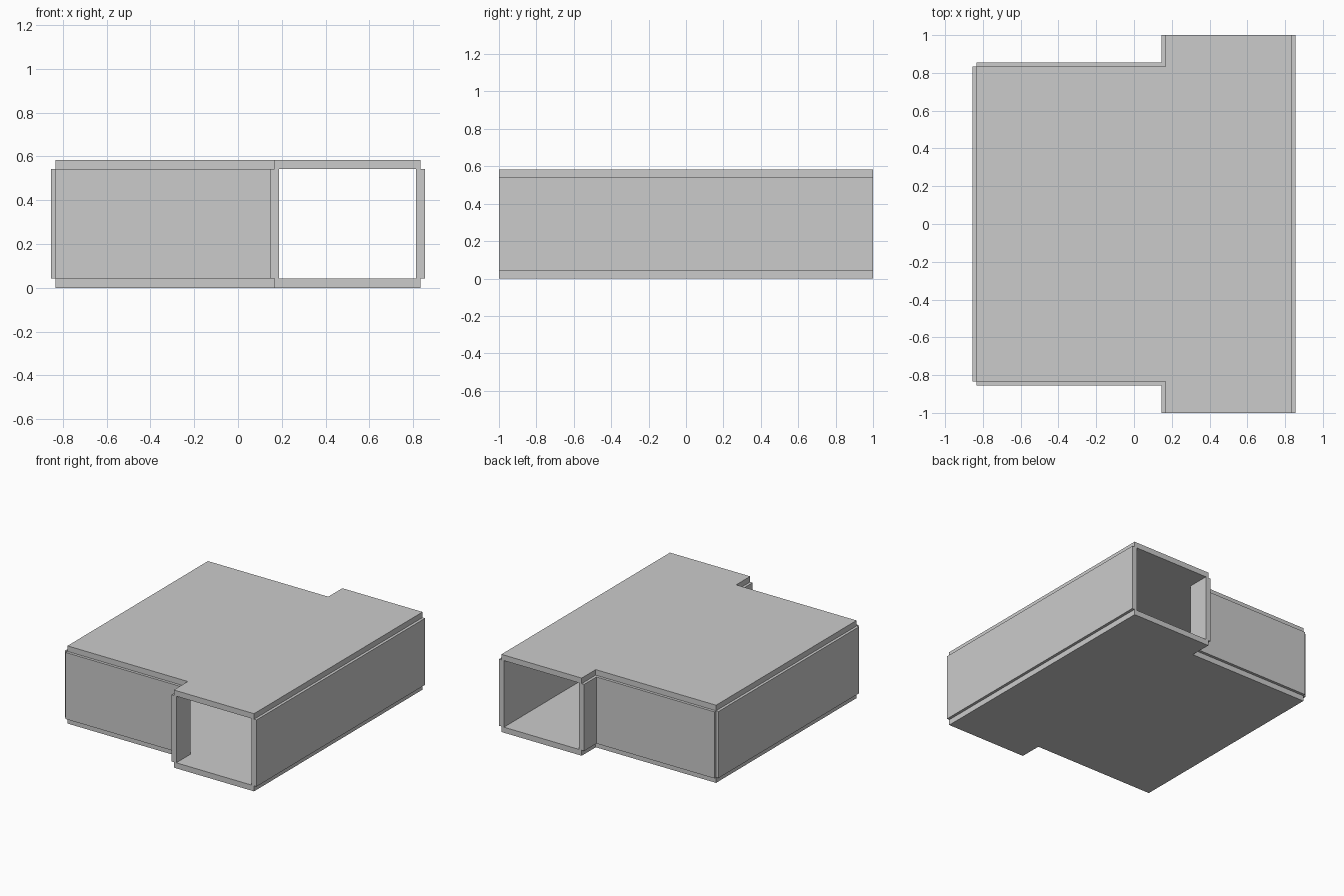
import bpy
import bmesh

if "Cube" in bpy.data.objects:
    bpy.data.objects.remove(bpy.data.objects["Cube"])

U = 1 / 6            # plan module
T = U / 4            # wall and slab thickness
WALL_H = 3 * U       # clear height between slabs


def add_object(name, bm):
    bmesh.ops.recalc_face_normals(bm, faces=bm.faces)
    mesh = bpy.data.meshes.new(name)
    bm.to_mesh(mesh)
    bm.free()
    obj = bpy.data.objects.new(name, mesh)
    bpy.context.collection.objects.link(obj)
    return obj


def prism(name, outline, z, height):
    """Extrude a plan outline upward from z."""
    bm = bmesh.new()
    face = bm.faces.new([bm.verts.new((x, y, z)) for x, y in outline])
    top = bmesh.ops.extrude_face_region(bm, geom=[face])["geom"]
    verts = [v for v in top if isinstance(v, bmesh.types.BMVert)]
    bmesh.ops.translate(bm, verts=verts, vec=(0, 0, height))
    return add_object(name, bm)


def wall(name, a, b):
    """Axis-aligned wall centred on the line a-b."""
    (x0, x1), (y0, y1) = sorted((a[0], b[0])), sorted((a[1], b[1]))
    if x0 == x1:
        x0, x1 = x0 - T / 2, x1 + T / 2
    else:
        y0, y1 = y0 - T / 2, y1 + T / 2
    return prism(name, [(x0, y0), (x1, y0), (x1, y1), (x0, y1)], T, WALL_H)


# Shared room plan: main room plus the longer open-ended corridor
plan = [(-5 * U, -5 * U), (U, -5 * U), (U, -1), (5 * U, -1),
        (5 * U, 1), (U, 1), (U, 5 * U), (-5 * U, 5 * U)]

# Floor and ceiling slabs
prism("floor", plan, 0, T)
prism("ceiling", plan, T + WALL_H, T)

# Long side walls
wall("left_wall", (-5 * U, -5 * U), (-5 * U, 5 * U))
wall("right_wall", (5 * U, -1), (5 * U, 1))

# End walls and short doorway jambs, mirrored front to back
for side, s in (("front", -1), ("back", 1)):
    wall(side + "_wall", (-5 * U, s * 5 * U), (U, s * 5 * U))
    wall(side + "_jamb_wall", (U, s * 5 * U), (U, s))
